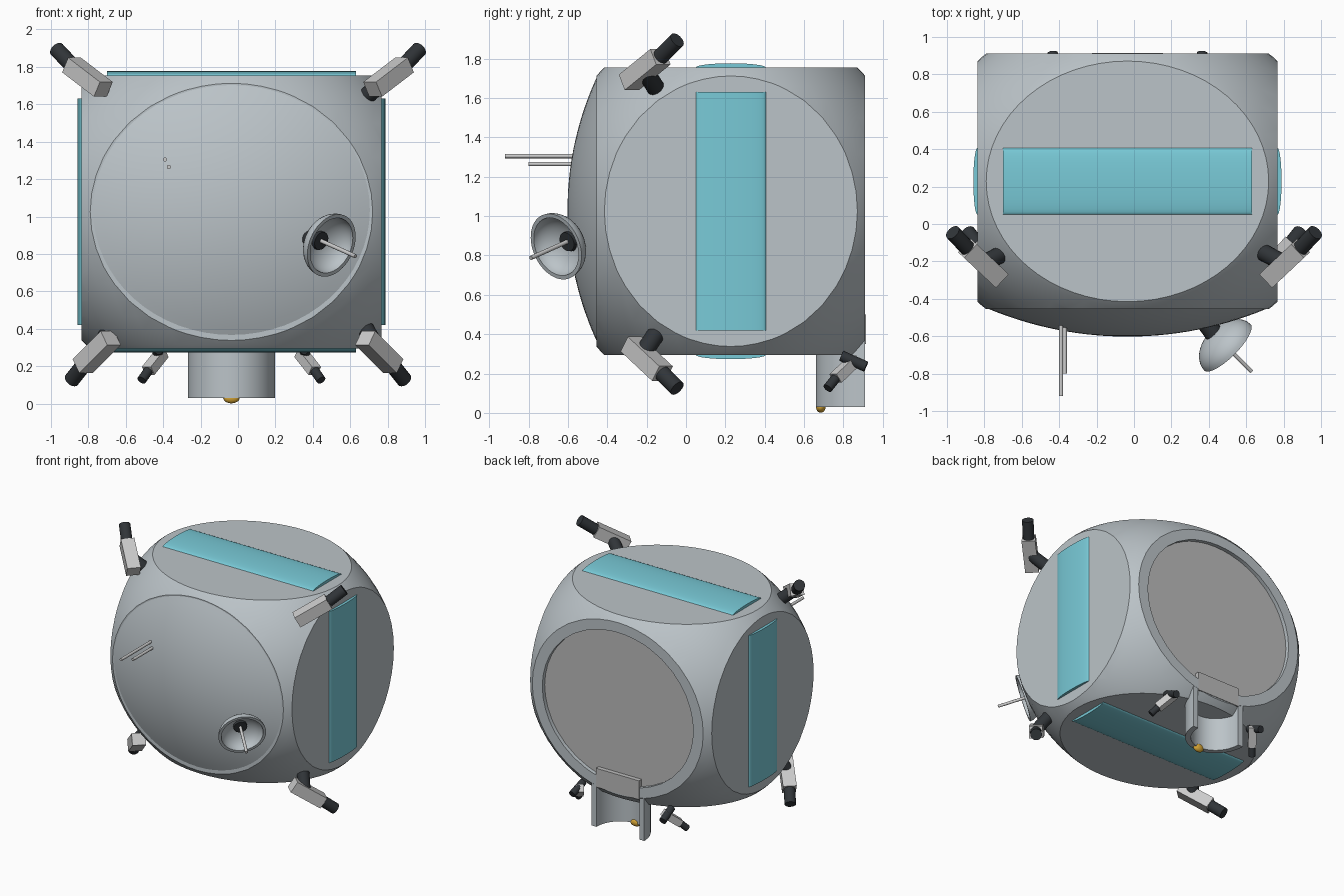
import bpy, bmesh, math
from mathutils import Matrix, Vector

cube = bpy.data.objects.get("Cube")
if cube:
    bpy.data.objects.remove(cube, do_unlink=True)


def material(name, r, g, b):
    m = bpy.data.materials.new(name)
    m.use_nodes = True
    m.diffuse_color = (r, g, b, 1)
    m.node_tree.nodes["Principled BSDF"].inputs["Base Color"].default_value = (r, g, b, 1)
    return m


HULL = material("hull_grey", 0.50, 0.55, 0.58)
PLAIN = material("plain_grey", 0.50, 0.50, 0.50)
PALE = material("pale_grey", 0.60, 0.60, 0.60)
TEAL = material("teal", 0.19, 0.59, 0.68)
DARK = material("dark", 0.03, 0.035, 0.04)
GOLD = material("gold", 0.75, 0.42, 0.04)

CENTRE = Vector((-0.035, 0.228, 1.025))
HALF = Vector((0.802, 0.683, 0.73))


def finish(name, bm, mats, matrix=Matrix(), angle=30):
    bmesh.ops.recalc_face_normals(bm, faces=bm.faces)
    me = bpy.data.meshes.new(name)
    bm.to_mesh(me)
    bm.free()
    for m in mats:
        me.materials.append(m)
    ob = bpy.data.objects.new(name, me)
    bpy.context.collection.objects.link(ob)
    ob.matrix_world = matrix
    bpy.ops.object.select_all(action="DESELECT")
    ob.select_set(True)
    bpy.context.view_layer.objects.active = ob
    bpy.ops.object.shade_smooth_by_angle(angle=math.radians(angle))
    return ob


def along(a, b):
    """Frame centred between two points with its z axis running a to b."""
    a, b = Vector(a), Vector(b)
    return Matrix.Translation((a + b) / 2) @ (b - a).to_track_quat("Z", "Y").to_matrix().to_4x4()


def rod(name, a, b, r, mat, segments=20):
    bm = bmesh.new()
    bmesh.ops.create_cone(bm, cap_ends=True, segments=segments, radius1=r, radius2=r,
                          depth=(Vector(b) - Vector(a)).length)
    return finish(name, bm, [mat], along(a, b))


def bar(name, a, b, w, d, mat):
    bm = bmesh.new()
    bmesh.ops.create_cube(bm, size=1)
    bmesh.ops.scale(bm, vec=(w, d, (Vector(b) - Vector(a)).length), verts=bm.verts)
    return finish(name, bm, [mat], along(a, b))


def lathe(name, profile, mat, matrix, steps=48):
    bm = bmesh.new()
    vs = [bm.verts.new((r, 0, z)) for r, z in profile]
    es = [bm.edges.new(p) for p in zip(vs, vs[1:])]
    bmesh.ops.spin(bm, geom=vs + es, axis=(0, 0, 1), cent=(0, 0, 0),
                   steps=steps, angle=math.tau)
    bmesh.ops.remove_doubles(bm, verts=bm.verts, dist=1e-4)
    return finish(name, bm, [mat], matrix)


# Hull: sphere sliced flat on six sides, with a recessed back
bm = bmesh.new()
bmesh.ops.create_uvsphere(bm, u_segments=64, v_segments=32, radius=1.375)
back = None
for axis in range(3):
    for sign in (-1, 1):
        n = Vector((0, 0, 0))
        n[axis] = sign
        res = bmesh.ops.bisect_plane(bm, geom=bm.verts[:] + bm.edges[:] + bm.faces[:],
                                     plane_co=n, plane_no=n, clear_outer=True)
        rim = [e for e in res["geom_cut"] if isinstance(e, bmesh.types.BMEdge)]
        cap = bmesh.ops.contextual_create(bm, geom=rim)["faces"]
        if axis == 1 and sign == 1:
            back = cap[0]
bm.normal_update()
bmesh.ops.inset_individual(bm, faces=[back], thickness=0.11)
recess = bmesh.ops.extrude_discrete_faces(bm, faces=[back])["faces"][0]
bmesh.ops.translate(bm, vec=(0, -0.045, 0), verts=recess.verts)
recess.material_index = 1
bmesh.ops.scale(bm, vec=HALF, verts=bm.verts)
finish("hull", bm, [HULL, PLAIN], Matrix.Translation(CENTRE))

# Shallow front dome
steps = 14
sag = 0.38
dome = []
for i in range(steps + 1):
    t = sag * (1 - i / steps)
    dome.append((math.sin(t) / math.sin(sag), (math.cos(t) - math.cos(sag)) / (1 - math.cos(sag))))
dome_frame = (Matrix.Translation((CENTRE.x, -0.455, 1.035)) @ Matrix.Diagonal((0.74, 1, 0.668, 1))
              @ Matrix.Rotation(math.pi / 2, 4, "X") @ Matrix.Diagonal((1, 1, 0.147, 1)))
lathe("front_dome", dome, HULL, dome_frame, 64)


# Arched panels on top, bottom and both sides
def panel(name, normal, half_length):
    n = Vector(normal)
    y = Vector((0, 1, 0))
    rot = Matrix((y.cross(n), y, n)).transposed().to_4x4()
    pos = CENTRE + Vector(a * b for a, b in zip(n, HALF))
    count = 16
    pts = [(-0.178, -0.03)]
    for i in range(count + 1):
        t = math.pi * (1 - i / count)
        pts.append((0.178 * math.cos(t), 0.022 * math.sin(t)))
    pts.append((0.178, -0.03))
    bm = bmesh.new()
    f = bm.faces.new([bm.verts.new((-half_length, a, b)) for a, b in pts])
    ext = bmesh.ops.extrude_face_region(bm, geom=[f])["geom"]
    bmesh.ops.translate(bm, vec=(2 * half_length, 0, 0),
                        verts=[v for v in ext if isinstance(v, bmesh.types.BMVert)])
    if not f.is_valid or len(bm.faces) < len(pts) + 2:
        bmesh.ops.holes_fill(bm, edges=bm.edges)
    finish(name, bm, [TEAL], Matrix.Translation(pos) @ rot)


panel("top_panel", (0, 0, 1), 0.665)
panel("bottom_panel", (0, 0, -1), 0.665)
panel("left_panel", (1, 0, 0), 0.605)
panel("right_panel", (-1, 0, 0), 0.605)

# Half-round open channel under the back
bm = bmesh.new()
count = 24
outer, inner = [], []
for i in range(count + 1):
    t = math.pi * i / count
    c, s = math.cos(t), -math.sin(t)
    outer.append(bm.verts.new((0.233 * c, 0.25 * s, 0.03)))
    inner.append(bm.verts.new((0.19 * c, 0.21 * s, 0.03)))
floor = [bm.faces.new((outer[i], outer[i + 1], inner[i + 1], inner[i])) for i in range(count)]
ext = bmesh.ops.extrude_face_region(bm, geom=floor)["geom"]
bmesh.ops.translate(bm, vec=(0, 0, 0.35), verts=[v for v in ext if isinstance(v, bmesh.types.BMVert)])
if all(f.is_valid for f in floor) and floor[0].edges[0].is_manifold is False:
    bmesh.ops.holes_fill(bm, edges=bm.edges)
finish("back_channel", bm, [HULL], Matrix.Translation((CENTRE.x, 0.91, 0)))
bar("channel_plate", (CENTRE.x, 0.89, 0.35), (CENTRE.x, 0.89, 0.5), 0.38, 0.05, PLAIN)

# Small lamp below the channel
bm = bmesh.new()
bmesh.ops.create_uvsphere(bm, u_segments=20, v_segments=12, radius=1)
bmesh.ops.scale(bm, vec=(0.045, 0.025, 0.032), verts=bm.verts)
finish("lamp", bm, [GOLD], Matrix.Translation((CENTRE.x, 0.685, 0.033)))


# Thruster arms: dark stub, pale box, dark nozzle
def thruster(name, root, joint, start, end, tip, size):
    rod(name + "_stub", root, joint, size * 0.46, DARK)
    bar(name + "_arm", start, end, size, size * 0.9, PALE)
    rod(name + "_nozzle", end, tip, size * 0.42, DARK)


for side, s in (("left", 1), ("right", -1)):
    thruster("upper_" + side + "_thruster", (s * 0.67, -0.14, 1.63), (s * 0.80, -0.21, 1.74),
             (s * 0.72, -0.29, 1.68), (s * 0.89, -0.13, 1.81), (s * 0.97, -0.045, 1.895), 0.1)
    thruster("lower_" + side + "_thruster", (s * 0.67, -0.14, 0.42), (s * 0.74, -0.22, 0.30),
             (s * 0.68, -0.28, 0.35), (s * 0.83, -0.12, 0.20), (s * 0.89, -0.045, 0.125), 0.1)
    x = CENTRE.x
    thruster("rear_" + side + "_thruster", (x + s * 0.39, 0.79, 0.29), (x + s * 0.40, 0.915, 0.235),
             (x + s * 0.37, 0.86, 0.27), (x + s * 0.445, 0.76, 0.175), (x + s * 0.48, 0.72, 0.125), 0.06)

# Dish aerial with hub and feed rod
axis = Vector((0.67, -0.67, -0.3)).normalized()
rim = Vector((0.50, -0.66, 0.845))
bowl = []
for i in range(11):
    t = math.pi / 2 * i / 10
    bowl.append((0.175 * math.sin(t), -0.12 * math.cos(t)))
lining = [(r * 0.88, z * 0.88) for r, z in reversed(bowl)]
dish_frame = Matrix.Translation(rim) @ axis.to_track_quat("Z", "Y").to_matrix().to_4x4()
lathe("dish", bowl + lining, HULL, dish_frame)
rod("dish_hub", rim - axis * 0.112, rim - axis * 0.08, 0.05, DARK)
rod("dish_feed", rim - axis * 0.1, rim + axis * 0.19, 0.011, PALE)
rod("dish_mount", (0.35, -0.48, 0.89), (0.43, -0.59, 0.87), 0.05, DARK)

# Two thin probes on the front
rod("long_probe", (-0.39, -0.50, 1.305), (-0.39, -0.92, 1.305), 0.011, PALE)
rod("short_probe", (-0.37, -0.50, 1.265), (-0.37, -0.80, 1.265), 0.011, PALE)
